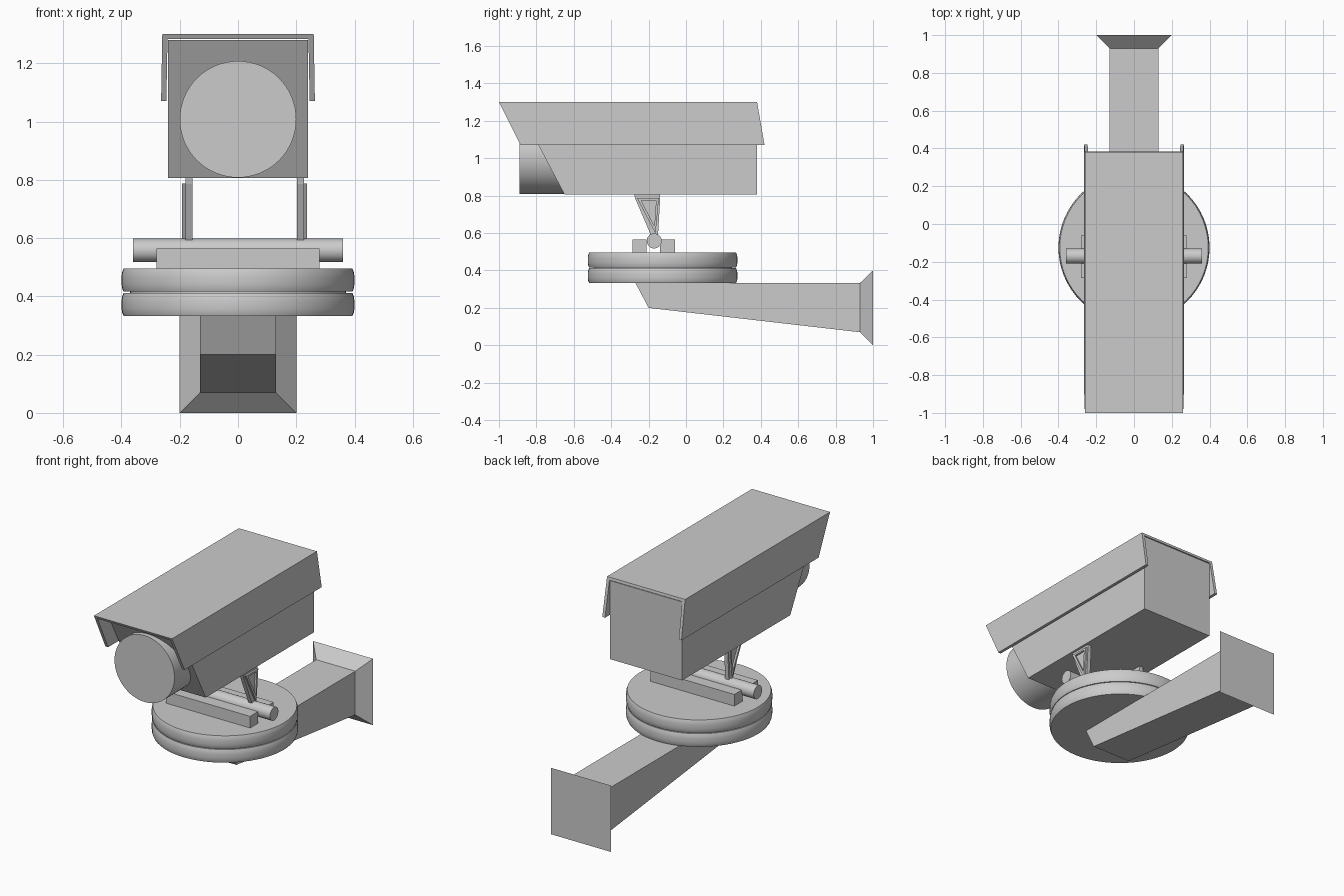
import bpy, bmesh, math
from mathutils import Vector

if "Cube" in bpy.data.objects:
    bpy.data.objects.remove(bpy.data.objects["Cube"])


def finish(name, bm, smooth=False):
    bmesh.ops.recalc_face_normals(bm, faces=bm.faces[:])
    me = bpy.data.meshes.new(name)
    bm.to_mesh(me)
    bm.free()
    ob = bpy.data.objects.new(name, me)
    bpy.context.collection.objects.link(ob)
    if smooth:
        bpy.ops.object.select_all(action='DESELECT')
        ob.select_set(True)
        bpy.context.view_layer.objects.active = ob
        bpy.ops.object.shade_smooth_by_angle(angle=math.radians(40))
    return ob


def loft(name, rings, smooth=False):
    """Closed solid through matching rings of points."""
    bm = bmesh.new()
    loops = [[bm.verts.new(p) for p in r] for r in rings]
    n = len(loops[0])
    for a, b in zip(loops, loops[1:]):
        for i in range(n):
            j = (i + 1) % n
            bm.faces.new((a[i], a[j], b[j], b[i]))
    bm.faces.new(loops[0])
    bm.faces.new(loops[-1])
    return finish(name, bm, smooth)


def slab(name, x0, x1, yz):
    """Side-view outline in (y, z), extruded across x."""
    return loft(name, [[(x, y, z) for y, z in yz] for x in (x0, x1)])


def turned(name, axis, centre, profile, n=64):
    """Stack of circles (offset, radius) along an axis."""
    q = Vector((0, 0, 1)).rotation_difference(Vector(axis))
    c = Vector(centre)
    rings = [[c + q @ Vector((r * math.cos(2 * math.pi * i / n),
                              r * math.sin(2 * math.pi * i / n), t))
              for i in range(n)] for t, r in profile]
    return loft(name, rings, True)


# Wall arm and flared mounting plate
slab("wall_arm", -0.13, 0.13, [(-0.27, 0.333), (-0.2, 0.2), (0.93, 0.07), (0.93, 0.333)])
loft("wall_plate", [[(-w, y, z0), (w, y, z0), (w, y, z1), (-w, y, z1)]
                    for w, y, z0, z1 in ((0.13, 0.93, 0.07, 0.333), (0.2, 1.0, 0.0, 0.4))])

# Two turntable discs with softly bulging rims, joined by a hidden core
for name, z in (("lower_disc", 0.333), ("upper_disc", 0.416)):
    turned(name, (0, 0, 1), (0, -0.125, z),
           [(0, 0.393), (0.012, 0.398), (0.028, 0.4), (0.05, 0.4), (0.066, 0.398), (0.079, 0.393)])
turned("disc_core", (0, 0, 1), (0, -0.125, 0.40), [(0, 0.37), (0.03, 0.37)])

# Tilt axle held between two rails
for name, y0, y1 in (("front_rail", -0.285, -0.21), ("rear_rail", -0.14, -0.06)):
    slab(name, -0.28, 0.28, [(y0, 0.494), (y1, 0.494), (y1, 0.565), (y0, 0.565)])
turned("tilt_axle", (1, 0, 0), (0, -0.17, 0.558), [(-0.36, 0.04), (0.36, 0.04)], 32)

# Tapered support brackets with a raised triangular rib on the outside
outer = [(-0.262, 0.787), (-0.145, 0.787), (-0.163, 0.597)]
inner = [(-0.24, 0.775), (-0.16, 0.775), (-0.169, 0.638)]
for side, x, s in (("left", -0.157, -1), ("right", 0.202, 1)):
    slab(side + "_bracket", x, x + s * 0.024,
         [(-0.277, 0.81), (-0.138, 0.81), (-0.138, 0.785), (-0.15, 0.585), (-0.186, 0.585), (-0.272, 0.785)])
    bm = bmesh.new()
    xs = (x + s * 0.02, x + s * 0.035)
    o = [[bm.verts.new((a, y, z)) for y, z in outer] for a in xs]
    k = [[bm.verts.new((a, y, z)) for y, z in inner] for a in xs]
    for i in range(3):
        j = (i + 1) % 3
        for a, b in ((o[0], o[1]), (o[1], k[1]), (k[1], k[0]), (k[0], o[0])):
            bm.faces.new((a[i], a[j], b[j], b[i]))
    finish(side + "_bracket_rib", bm)

# Camera housing with slanted front, and lens barrel
slab("camera_housing", -0.24, 0.24, [(-0.65, 0.807), (0.38, 0.807), (0.38, 1.28), (-0.9, 1.28)])
turned("lens_barrel", (0, 1, 0), (0, -0.89, 1.008), [(0, 0.2), (0.35, 0.2)])

# Sun hood: folded sheet, open below and at both ends
section = [(-0.264, 1.07), (-0.26, 1.3), (0.26, 1.3), (0.264, 1.07),
           (0.246, 1.07), (0.242, 1.284), (-0.242, 1.284), (-0.246, 1.07)]


def hood_ring(y_top, y_low):
    return [(x, y_low + (y_top - y_low) * (z - 1.07) / 0.23, z) for x, z in section]


loft("sun_hood", [hood_ring(-1.0, -0.885), hood_ring(0.38, 0.42)])
